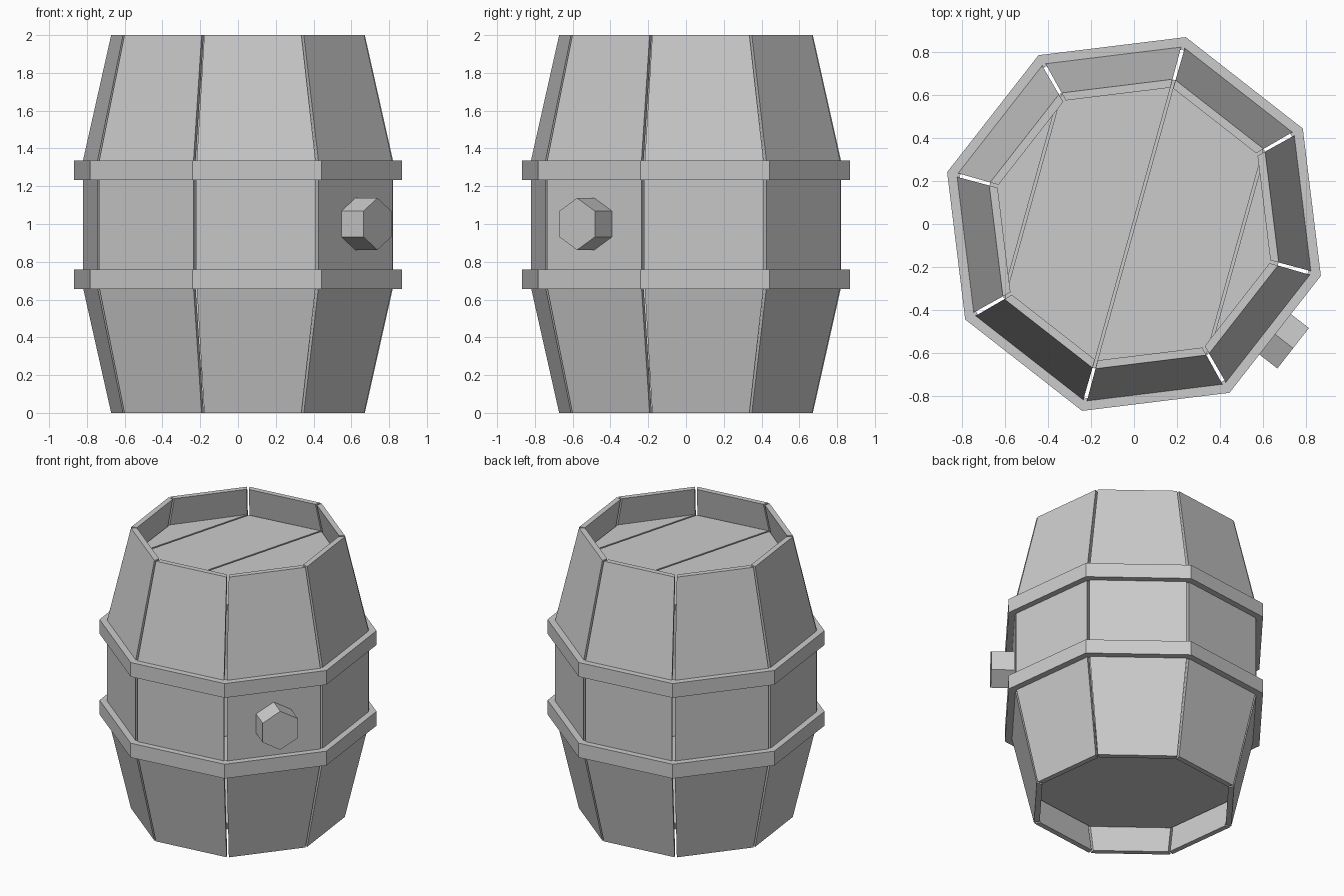
import bpy, math
from math import cos, sin, radians

if "Cube" in bpy.data.objects:
    bpy.data.objects.remove(bpy.data.objects["Cube"])

A0 = radians(-15.5)          # direction of the first octagon corner
STEP = radians(45)


def polar(r, a, z):
    return (r * cos(a), r * sin(a), z)


def make(name, verts, faces):
    me = bpy.data.meshes.new(name)
    me.from_pydata(verts, [], faces)
    me.update()
    ob = bpy.data.objects.new(name, me)
    bpy.context.collection.objects.link(ob)
    return ob


def prism(name, base, top):
    """Closed solid between two matching counter-clockwise loops."""
    n = len(base)
    faces = [tuple(reversed(range(n))), tuple(range(n, 2 * n))]
    faces += [(i, (i + 1) % n, n + (i + 1) % n, n + i) for i in range(n)]
    return make(name, base + top, faces)


# Staves: a bent plank section swept across one octagon side
outer = [(0.695, 0), (0.85, 0.667), (0.85, 1.333), (0.695, 2)]
inner = [(r - 0.04, z) for r, z in outer]
GAP = radians(0.6)
for k in range(8):
    a, b = A0 + k * STEP + GAP, A0 + (k + 1) * STEP - GAP
    verts, faces = [], []
    for i in range(4):
        (ro, z), (ri, _) = outer[i], inner[i]
        verts += [polar(ro, a, z), polar(ro, b, z), polar(ri, b, z), polar(ri, a, z)]
    for i in range(3):
        o = 4 * i
        faces += [(o + j, o + (j + 1) % 4, o + 4 + (j + 1) % 4, o + 4 + j) for j in range(4)]
    faces += [(3, 2, 1, 0), (12, 13, 14, 15)]
    make(f"stave_{k + 1}", verts, faces)

# Hoops: octagonal bands
for name, zc in (("lower_hoop", 0.708), ("upper_hoop", 1.284)):
    sec = [(0.84, zc - 0.051), (0.9, zc - 0.051), (0.9, zc + 0.051), (0.84, zc + 0.051)]
    verts = [polar(r, A0 + k * STEP, z) for k in range(8) for r, z in sec]
    faces = [(4 * k + j, 4 * ((k + 1) % 8) + j, 4 * ((k + 1) % 8) + (j + 1) % 4, 4 * k + (j + 1) % 4)
             for k in range(8) for j in range(4)]
    # outward orientation
    make(name, verts, [tuple(reversed(f)) for f in faces])

# Lid: four planks cut from an octagon along its corners
R = 0.695
c = R * cos(STEP)
cuts = [-R, -c, 0, c, R]
half = [0, c, R, c, 0]
for i in range(4):
    g0 = 0.006 if i > 0 else 0
    g1 = 0.006 if i < 3 else 0
    x0, x1 = cuts[i] + g0, cuts[i + 1] - g1
    pts = [(x0, -half[i]), (x1, -half[i + 1]), (x1, half[i + 1]), (x0, half[i])]
    pts = list(dict.fromkeys((x, y + 0.0) for x, y in pts))
    loop = [(x * cos(A0) - y * sin(A0), x * sin(A0) + y * cos(A0)) for x, y in pts]
    prism(f"lid_plank_{i + 1}", [(x, y, 1.76) for x, y in loop], [(x, y, 1.8) for x, y in loop])

# Bottom board
prism("bottom_board", [polar(R, A0 + k * STEP, 0.2) for k in range(8)],
      [polar(R, A0 + k * STEP, 0.24) for k in range(8)])

# Hexagonal plug in the middle of the front right stave
d = A0 - STEP / 2
loops = []
for dist in (0.755, 0.937):
    ring = []
    for k in range(6):
        t = radians(90 + 60 * k)
        u, w = 0.1375 * cos(t), 0.1375 * sin(t)
        ring.append((dist * cos(d) - u * sin(d), dist * sin(d) + u * cos(d), 1.0 + w))
    loops.append(ring)
prism("plug", loops[0], loops[1])
